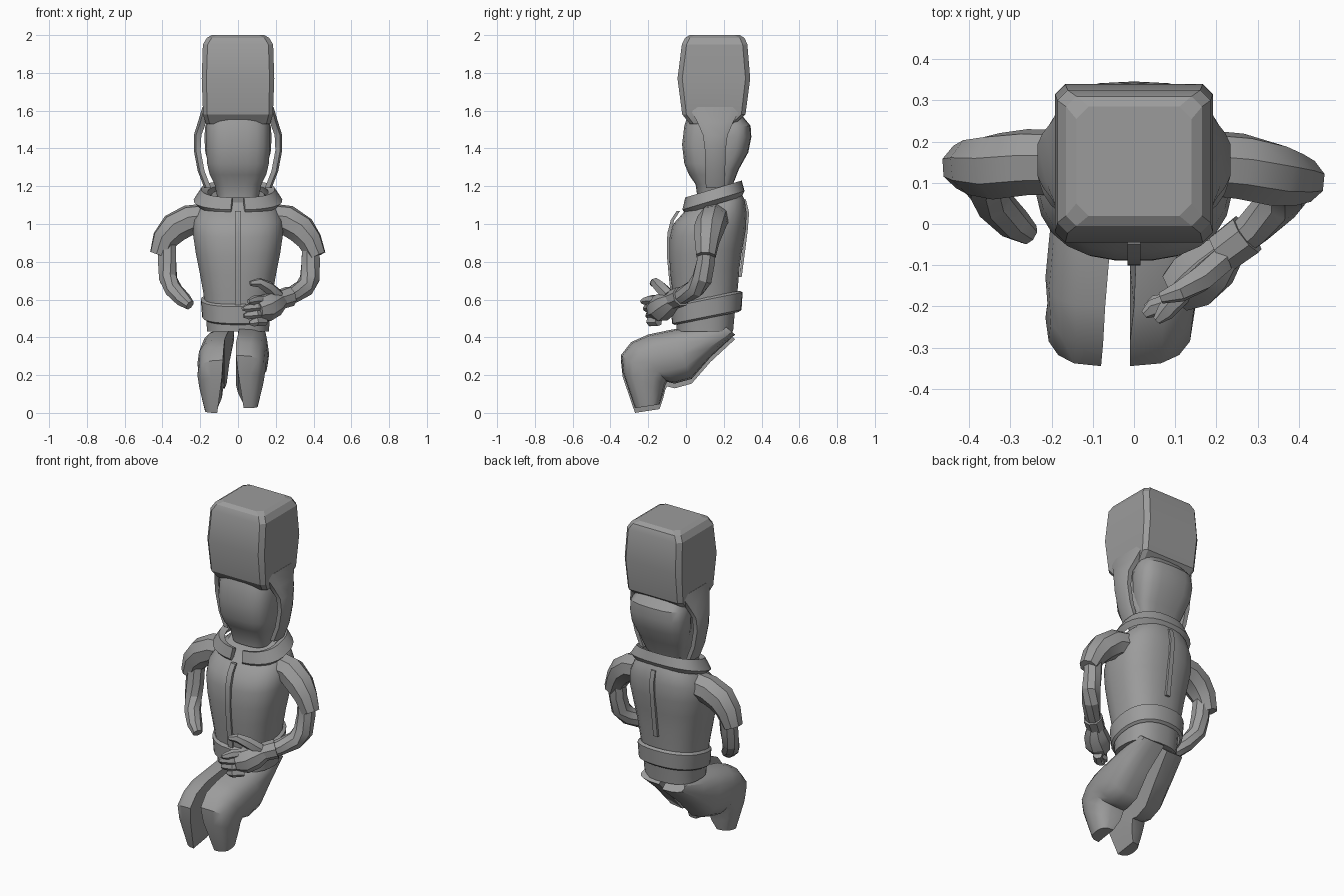
import bpy, bmesh, math
from mathutils import Vector

if "Cube" in bpy.data.objects:
    bpy.data.objects.remove(bpy.data.objects["Cube"])

grey = bpy.data.materials.new("plain_grey")
grey.use_nodes = True
tone = (0.33, 0.33, 0.33, 1)
grey.diffuse_color = tone
grey.node_tree.nodes["Principled BSDF"].inputs["Base Color"].default_value = tone


def skin(name, rings, angle=30, closed=False):
    """Bridge rings of points; cap the ends, or join them when closed."""
    bm = bmesh.new()
    rows = [[bm.verts.new(p) for p in ring] for ring in rings]
    n = len(rows[0])
    pairs = list(zip(rows, rows[1:])) + ([(rows[-1], rows[0])] if closed else [])
    for a, b in pairs:
        for i in range(n):
            j = (i + 1) % n
            bm.faces.new((a[i], a[j], b[j], b[i]))
    if not closed:
        bm.faces.new(rows[0])
        bm.faces.new(rows[-1])
    bmesh.ops.recalc_face_normals(bm, faces=bm.faces)
    mesh = bpy.data.meshes.new(name)
    bm.to_mesh(mesh)
    bm.free()
    mesh.materials.append(grey)
    ob = bpy.data.objects.new(name, mesh)
    bpy.context.collection.objects.link(ob)
    bpy.ops.object.select_all(action='DESELECT')
    ob.select_set(True)
    bpy.context.view_layer.objects.active = ob
    bpy.ops.object.shade_smooth_by_angle(angle=math.radians(angle))
    return ob


def rounded(a, power):
    c, s = math.cos(a), math.sin(a)
    return math.copysign(abs(c) ** power, c), math.copysign(abs(s) ** power, s)


def stack(name, rows, sides=20, power=0.8):
    """Horizontal sections: height, half width, front y, back y, tilt."""
    rings = []
    for z, rx, y0, y1, tilt in rows:
        ring = []
        for i in range(sides):
            c, s = rounded(math.tau * (i + 0.5) / sides, power)
            dy = s * (y1 - y0) / 2
            ring.append((rx * c, (y0 + y1) / 2 + dy, z + tilt * dy))
        rings.append(ring)
    return skin(name, rings)


def tube(name, path, sides=8):
    """Tapered limb: x, y, z, radius at each station."""
    pts = [Vector(p[:3]) for p in path]
    rings = []
    for i, p in enumerate(pts):
        t = (pts[min(i + 1, len(pts) - 1)] - pts[max(i - 1, 0)]).normalized()
        u = t.cross(Vector((0, 1, 0.2))).normalized()
        v = t.cross(u)
        r = path[i][3]
        rings.append([p + r * (u * math.cos(a) + v * math.sin(a))
                      for a in (math.tau * (k + 0.5) / sides for k in range(sides))])
    return skin(name, rings)


def band(name, section, cy, tilt, gap=0.0, steps=28):
    """Tilted hoop from a section of (rx, ry, z), with an optional gap in front."""
    rings = []
    for i in range(steps + (1 if gap else 0)):
        a = -math.pi / 2 + gap + (math.tau - 2 * gap) * i / steps
        c, s = rounded(a, 0.85)
        rings.append([(rx * c, cy + ry * s, z + tilt * ry * s) for rx, ry, z in section])
    return skin(name, rings, closed=not gap)


def strip(name, path, half, depth):
    """Narrow raised tape through (y, z) points."""
    return skin(name, [[(-half, y - depth, z), (half, y - depth, z),
                        (half, y + depth, z), (-half, y + depth, z)] for y, z in path])


# Jacket body, belt, collar and tapes
stack("jacket_body", [
    (.43, .165, -.05, .25, 0), (.52, .17, -.055, .26, .1), (.64, .185, -.07, .275, .1),
    (.75, .205, -.083, .285, .1), (.85, .225, -.09, .30, .1), (.95, .24, -.088, .318, .1),
    (1.03, .235, -.068, .322, .15), (1.09, .205, -.025, .31, .25), (1.15, .14, .03, .28, .3)], 24)
band("belt", [(.176, .17, .50), (.19, .184, .51), (.197, .19, .60), (.18, .172, .612)], .11, .2)
band("collar", [(.21, .15, 1.10), (.235, .165, 1.125), (.195, .15, 1.185), (.16, .125, 1.17)],
     .145, .3, gap=.12)
strip("front_zip", [(-.065, .57), (-.08, .70), (-.092, .83), (-.09, .95), (-.072, 1.02), (-.04, 1.07)],
      .016, .009)
strip("back_seam", [(.288, .72), (.305, .85), (.32, .97), (.327, 1.06), (.31, 1.13)], .014, .007)

# Head
stack("face", [
    (1.14, .11, .06, .25, 0), (1.21, .125, .05, .24, 0), (1.26, .15, .015, .26, 0),
    (1.32, .165, -.01, .27, 0), (1.42, .17, -.022, .27, 0), (1.52, .168, -.01, .27, 0),
    (1.58, .15, .01, .27, 0)], 20, .65)
stack("back_of_head", [
    (1.20, .12, .14, .245, 0), (1.29, .15, .14, .28, 0), (1.38, .175, .14, .33, 0),
    (1.46, .18, .14, .346, 0), (1.52, .175, .14, .342, 0), (1.57, .15, .14, .30, 0)], 18, .7)


# Tall block hat with chamfered corners
def block(z, hx, y0, y1, c):
    return [(-hx + c, y0, z), (hx - c, y0, z), (hx, y0 + c, z), (hx, y1 - c, z),
            (hx - c, y1, z), (-hx + c, y1, z), (-hx, y1 - c, z), (-hx, y0 + c, z)]


skin("tall_hat", [block(1.53, .17, .02, .26, .02), block(1.58, .185, -.02, .315, .022),
                  block(1.77, .192, -.045, .34, .025), block(1.95, .186, -.022, .325, .025),
                  block(1.985, .165, -.005, .31, .025), block(2.0, .14, .02, .285, .03)], 20)

# Ear flaps running from the hat to the collar
for side, label in ((1, "left"), (-1, "right")):
    rings = []
    for x, z, w, t in ((.17, 1.62, .14, .018), (.19, 1.54, .095, .022), (.214, 1.47, .065, .02),
                       (.216, 1.39, .055, .018), (.195, 1.28, .052, .018), (.16, 1.19, .05, .018)):
        rings.append([(side * (x + t * a), .155 + w * b, z)
                      for a, b in ((-1, -1), (.4, -1), (1, -.6), (1, .6), (.4, 1), (-1, 1))])
    skin(label + "_ear_flap", rings)

# Sleeves and forearms
tube("left_sleeve", [(.17, .15, 1.03, .08), (.26, .14, 1.02, .082), (.335, .12, .97, .08),
                     (.38, .11, .91, .068), (.415, .105, .83, .054)])
tube("right_sleeve", [(-.17, .15, 1.03, .08), (-.26, .15, 1.02, .082), (-.335, .14, .98, .083),
                      (-.385, .14, .92, .072), (-.415, .14, .835, .056)])
tube("left_forearm", [(.385, .11, .90, .05), (.385, .105, .80, .052), (.38, .085, .71, .055),
                      (.35, .05, .66, .052), (.29, -.01, .625, .046), (.23, -.06, .60, .04)])
tube("right_forearm", [(-.375, .135, .90, .05), (-.375, .12, .79, .052), (-.37, .10, .71, .05),
                       (-.34, .05, .65, .047), (-.29, .0, .60, .042), (-.255, -.025, .57, .028)])

# Left glove
tube("glove_cuff", [(.275, -.025, .617, .055), (.215, -.07, .597, .052)])
tube("glove_palm", [(.23, -.06, .60, .045), (.19, -.10, .575, .068), (.145, -.135, .555, .075),
                    (.10, -.165, .545, .055)])
tube("glove_thumb", [(.21, -.09, .62, .035), (.16, -.135, .665, .034), (.11, -.165, .69, .026),
                     (.065, -.18, .685, .014)], 6)
for i, label in enumerate(("index", "middle", "ring", "little")):
    z = .60 - .038 * i
    reach = (.055, .025, .03, .06)[i]
    tube("glove_%s_finger" % label,
         [(.14, -.145, z, .027), (.095, -.19, z - .002, .026),
          (reach + .02, -.215 + .01 * i, z - .008, .022),
          (reach, -.235 + .015 * i, z - .01, .011)], 6)


# Bent legs, rounded outside and flat inside
def leg(name, side, rows, drop):
    rings = []
    for (ty, tz), (by, bz), inner, outer in rows:
        top, bottom = Vector((0, ty, tz)), Vector((0, by, bz))
        ring = []
        for i in range(9):
            c, s = rounded(-math.pi / 2 + math.pi * i / 8, .75)
            p = (top + bottom) / 2 + (top - bottom) / 2 * s
            p.x = side * (inner + (outer - inner) * max(c, 0))
            p.z += drop
            ring.append(p)
        rings.append(ring)
    skin(name, rings, 35)


profile = [((.20, .45), (.26, .40)), ((.06, .45), (.13, .28)), ((-.08, .425), (.03, .165)),
           ((-.20, .40), (-.06, .14)), ((-.29, .36), (-.10, .15)), ((-.345, .29), (-.11, .13)),
           ((-.335, .20), (-.12, .09)), ((-.27, .01), (-.14, .03))]
left_x = [(.0, .14), (.01, .155), (.005, .165), (.0, .16), (-.01, .15), (-.01, .145), (.0, .135), (.03, .105)]
right_x = [(.02, .15), (.045, .185), (.06, .205), (.07, .215), (.075, .21), (.08, .215), (.085, .205), (.11, .175)]
leg("left_leg", 1, [p + x for p, x in zip(profile, left_x)], .015)
leg("right_leg", -1, [p + x for p, x in zip(profile, right_x)], -.01)
